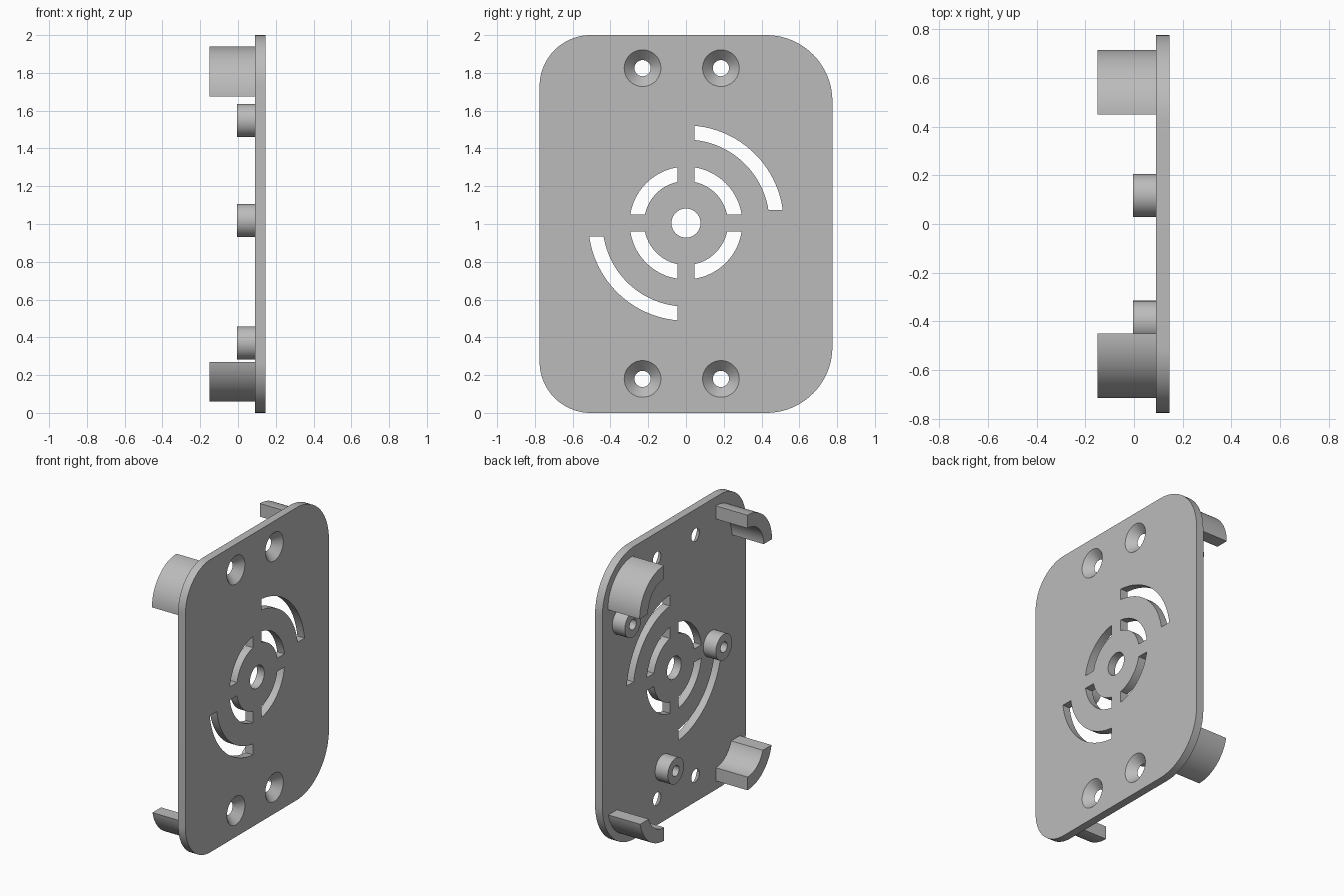
import bpy, bmesh
from math import sin, cos, asin, acos, pi, radians
from mathutils import Matrix, Vector

if "Cube" in bpy.data.objects:
    bpy.data.objects.remove(bpy.data.objects["Cube"])

BACK, FACE = 0.09, 0.145      # plate thickness range along x
MID = 1.005                   # height of the central hole

grey = bpy.data.materials.new("plain grey")
grey.use_nodes = True
grey.diffuse_color = (0.5, 0.5, 0.5, 1)
grey.node_tree.nodes["Principled BSDF"].inputs["Base Color"].default_value = (0.5, 0.5, 0.5, 1)


def arc(cy, cz, r, a0, a1, n=24):
    return [(cy + r * cos(a0 + (a1 - a0) * i / n), cz + r * sin(a0 + (a1 - a0) * i / n))
            for i in range(n + 1)]


def ring_sector(cy, cz, sy, sz, r_in, r_out, gap_y, gap_z):
    """Quarter ring with straight ends, mirrored by the signs sy and sz."""
    pts = arc(0, 0, r_out, asin(gap_z / r_out), acos(gap_y / r_out))
    pts += reversed(arc(0, 0, r_in, asin(gap_z / r_in), acos(gap_y / r_in)))
    return [(cy + sy * y, cz + sz * z) for y, z in pts]


def prism(bm, pts, x0, x1):
    face = bm.faces.new([bm.verts.new((x0, y, z)) for y, z in pts])
    out = bmesh.ops.extrude_face_region(bm, geom=[face], use_keep_orig=True)
    moved = [g for g in out["geom"] if isinstance(g, bmesh.types.BMVert)]
    bmesh.ops.translate(bm, verts=moved, vec=(x1 - x0, 0, 0))


def finish(bm, name):
    bmesh.ops.recalc_face_normals(bm, faces=bm.faces)
    mesh = bpy.data.meshes.new(name)
    bm.to_mesh(mesh)
    bm.free()
    mesh.materials.append(grey)
    obj = bpy.data.objects.new(name, mesh)
    bpy.context.collection.objects.link(obj)
    return obj


def smooth(obj):
    bpy.ops.object.select_all(action="DESELECT")
    obj.select_set(True)
    bpy.context.view_layer.objects.active = obj
    bpy.ops.object.shade_smooth_by_angle(angle=radians(30))


# Plate with larger corner rounding on one side
bm = bmesh.new()
outline = []
for i, (sy, sz, r) in enumerate([(1, 1, 0.35), (-1, 1, 0.27), (-1, -1, 0.27), (1, -1, 0.35)]):
    outline += arc(sy * (0.775 - r), 1 + sz * (1 - r), r, i * pi / 2, (i + 1) * pi / 2, 20)
prism(bm, outline, BACK, FACE)
plate = finish(bm, "plate")

# Cutter: centre hole, curved slots and countersunk screw holes
bm = bmesh.new()
x0, x1 = BACK - 0.01, FACE + 0.01
prism(bm, arc(0, MID, 0.077, 0, 2 * pi * 47 / 48, 47), x0, x1)
for sy in (-1, 1):
    for sz in (-1, 1):
        prism(bm, ring_sector(0, MID, sy, sz, 0.222, 0.298, 0.045, 0.045), x0, x1)
    prism(bm, ring_sector(0, MID, sy, sy, 0.442, 0.517, 0.045, 0.07), x0, x1)
for y in (-0.23, 0.185):
    for z in (0.18, 1.825):
        place = Matrix.Translation(((x0 + x1) / 2, y, z)) @ Matrix.Rotation(pi / 2, 4, "Y")
        bmesh.ops.create_cone(bm, cap_ends=True, segments=48, radius1=0.033,
                              radius2=0.107, depth=x1 - x0, matrix=place)
cutter = finish(bm, "hole_cutter")
cutter.hide_render = True

cut = plate.modifiers.new("holes", "BOOLEAN")
cut.operation = "DIFFERENCE"
cut.solver = "EXACT"
cut.object = cutter
bpy.context.view_layer.objects.active = plate
bpy.ops.object.modifier_apply(modifier=cut.name)
bpy.data.objects.remove(cutter)
smooth(plate)

# Curved corner posts; the lower ones are trimmed shorter
for sy, side in ((-1, "front"), (1, "back")):
    for sz, level, trim in ((1, "upper", 0), (-1, "lower", 0.055)):
        bm = bmesh.new()
        prism(bm, ring_sector(sy * 0.45, 1 + sz * 0.675, sy, sz, 0.175, 0.265, 0, trim),
              -0.15, BACK)
        smooth(finish(bm, f"{level}_{side}_post"))

# Hollow round standoffs
for i, (y, z) in enumerate([(0.58, 1.548), (-0.403, 1.018), (0.117, 0.37)]):
    bm = bmesh.new()
    profile = [(BACK, 0.088), (-0.005, 0.088), (-0.005, 0.036), (BACK, 0.036)]
    verts = [bm.verts.new((x, y + r, z)) for x, r in profile]
    edges = [bm.edges.new((verts[k], verts[(k + 1) % 4])) for k in range(4)]
    bmesh.ops.spin(bm, geom=verts + edges, cent=(0, y, z), axis=(1, 0, 0),
                   angle=2 * pi, steps=40, use_merge=False)
    bmesh.ops.remove_doubles(bm, verts=bm.verts, dist=0.0005)
    smooth(finish(bm, f"standoff_{i + 1}"))
